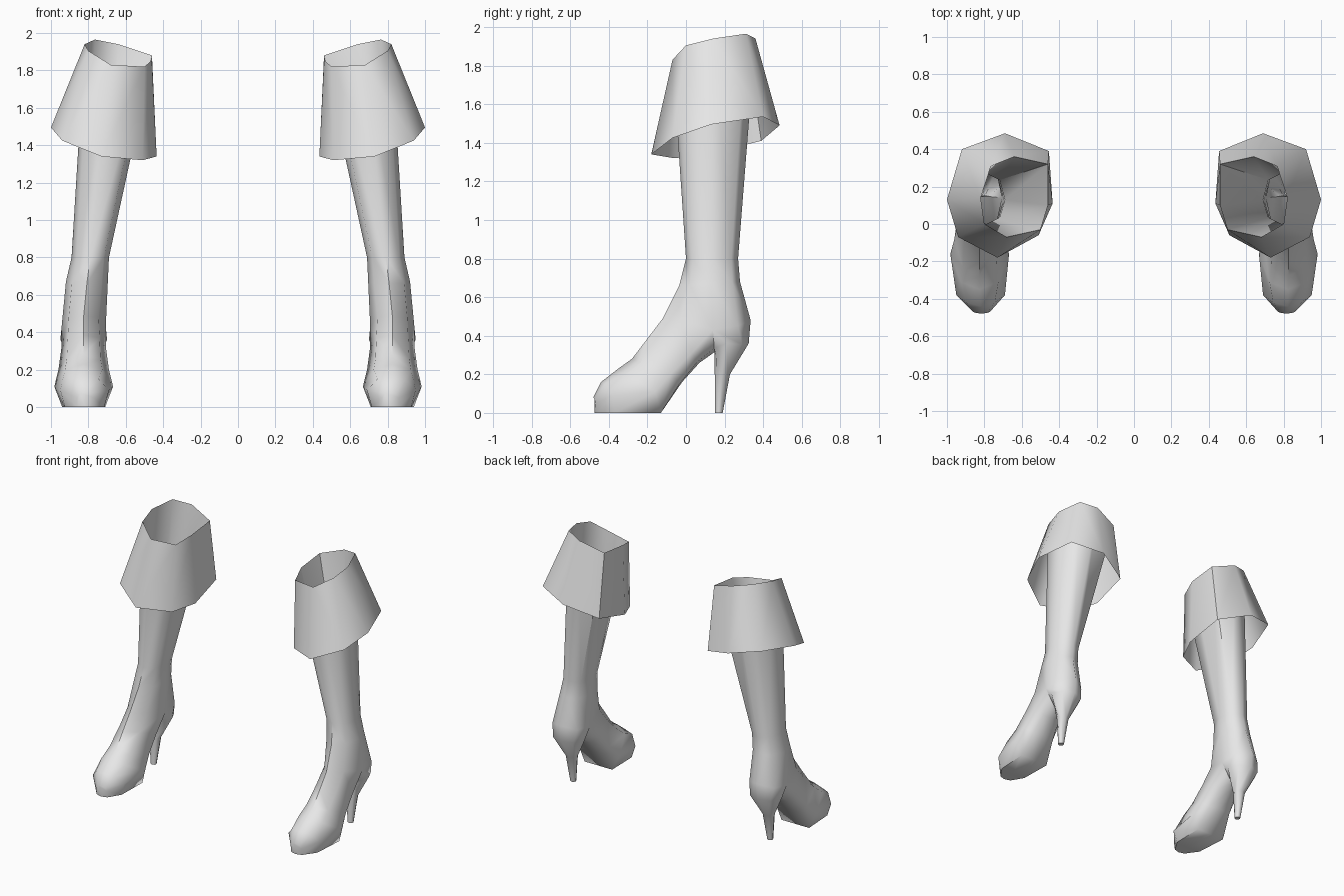
import bpy
import bmesh
import math

if "Cube" in bpy.data.objects:
    bpy.data.objects.remove(bpy.data.objects["Cube"])

grey = bpy.data.materials.new("light_grey")
grey.diffuse_color = (0.8, 0.8, 0.8, 1)
grey.use_nodes = True
grey.node_tree.nodes["Principled BSDF"].inputs["Base Color"].default_value = grey.diffuse_color


def ring(cx, half):
    """Closed 8-point ring from five (half width, y, z) points, symmetric about cx."""
    outer = [(cx + w, y, z) for w, y, z in half]
    inner = [(cx - w, y, z) for w, y, z in half[3:0:-1]]
    return outer + inner


def loft(bm, rings, cap=False):
    """Bridge successive rings with quads."""
    rows = [[bm.verts.new(p) for p in r] for r in rings]
    for a, b in zip(rows, rows[1:]):
        n = len(a)
        for i in range(n):
            j = (i + 1) % n
            bm.faces.new((a[i], a[j], b[j], b[i]))
    if cap:
        bm.faces.new(rows[-1])


def finish(bm, name):
    """Weld, shade and mirror a part to make the pair."""
    bmesh.ops.remove_doubles(bm, verts=bm.verts[:], dist=0.0005)
    bmesh.ops.recalc_face_normals(bm, faces=bm.faces[:])
    mesh = bpy.data.meshes.new(name)
    bm.to_mesh(mesh)
    bm.free()
    mesh.materials.append(grey)
    ob = bpy.data.objects.new(name, mesh)
    bpy.context.collection.objects.link(ob)
    bpy.ops.object.select_all(action='DESELECT')
    ob.select_set(True)
    bpy.context.view_layer.objects.active = ob
    bpy.ops.object.shade_smooth_by_angle(angle=math.radians(60))
    mod = ob.modifiers.new("pair", 'MIRROR')
    mod.use_mirror_merge = False


# Slanted opening, shared by the shaft and the folded cuff
opening = [(.68, -.07, 1.83), (.80, 0, 1.905), (.82, .14, 1.94), (.765, .31, 1.965),
           (.64, .36, 1.94), (.46, .32, 1.88), (.46, .10, 1.855), (.50, -.03, 1.82)]
hem = [(.73, -.18, 1.34), (.94, -.07, 1.425), (1.0, .13, 1.495), (.92, .40, 1.535),
       (.69, .485, 1.49), (.455, .39, 1.41), (.435, .11, 1.34), (.51, -.06, 1.32)]

# Cuff
bm = bmesh.new()
loft(bm, [opening, hem])
finish(bm, "cuff")

# Ankle section, where the boot splits into foot and heel along the arch
cx = .825
ankle = [(0, -.12, .49), (.08, -.03, .48), (.118, .14, .43), (.105, .27, .45), (0, .335, .48)]
arch = [(.06, .146, .335), (0, .148, .315)]

bm = bmesh.new()
# Shaft
loft(bm, [
    opening,
    ring(.79, [(0, 0, .8), (.072, .035, .8), (.10, .13, .8), (.072, .235, .8), (0, .27, .8)]),
    ring(.808, [(0, -.035, .66), (.08, .02, .665), (.112, .13, .67), (.08, .24, .675), (0, .28, .68)]),
    ring(cx, ankle),
])
# Foot
loft(bm, [
    ring(cx, ankle[:3] + arch),
    ring(cx, [(0, -.2, .385), (.085, -.12, .37), (.12, .03, .31), (.07, .06, .265), (0, .07, .26)]),
    ring(cx, [(0, -.28, .28), (.09, -.23, .26), (.135, -.08, .20), (.09, -.03, .155), (0, -.02, .16)]),
    ring(cx, [(0, -.35, .23), (.10, -.31, .20), (.157, -.16, .11), (.115, -.13, 0), (0, -.13, 0)]),
    ring(.82, [(0, -.44, .16), (.075, -.42, .15), (.13, -.38, .09), (.105, -.37, 0), (0, -.37, 0)]),
    ring(.815, [(0, -.48, .08), (.03, -.475, .075), (.045, -.47, .05), (.045, -.462, 0), (0, -.475, 0)]),
], cap=True)
# Heel
loft(bm, [
    ring(cx, arch[::-1] + ankle[2:]),
    ring(cx, [(0, .148, .29), (.05, .155, .30), (.125, .21, .36), (.085, .29, .355), (0, .325, .36)]),
    ring(cx, [(0, .149, .20), (.03, .158, .20), (.045, .187, .20), (.032, .215, .20), (0, .228, .20)]),
    ring(cx, [(0, .15, 0), (.015, .156, 0), (.02, .17, 0), (.015, .184, 0), (0, .19, 0)]),
], cap=True)
finish(bm, "boot")
